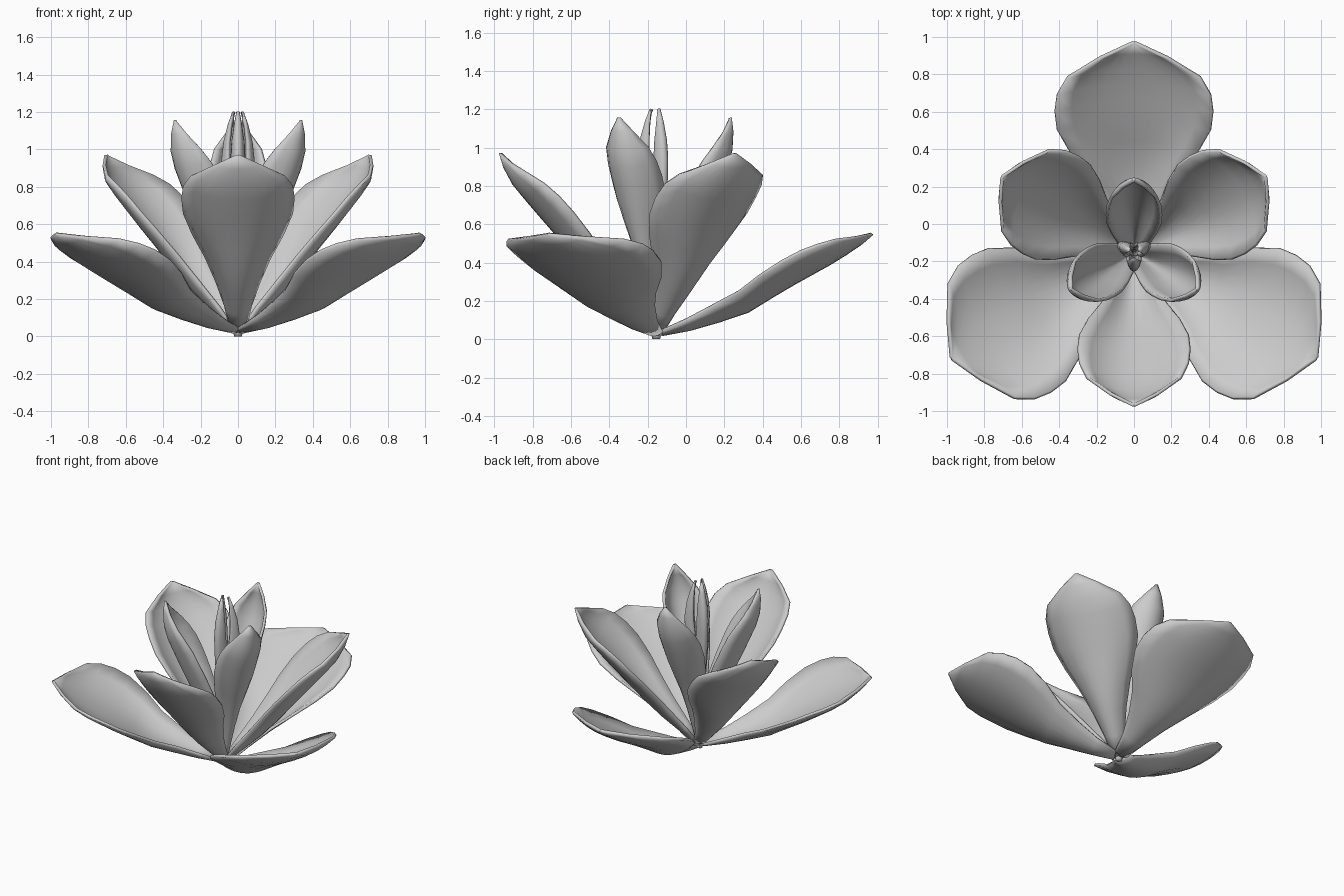
import bpy, bmesh, math
from mathutils import Vector, Matrix

if "Cube" in bpy.data.objects:
    bpy.data.objects.remove(bpy.data.objects["Cube"])

CENTER = Vector((0, -0.155, 0))
GREY = (0.6, 0.6, 0.6, 1)
mat = bpy.data.materials.new("petal grey")
mat.use_nodes = True
mat.diffuse_color = GREY
mat.node_tree.nodes["Principled BSDF"].inputs["Base Color"].default_value = GREY

# Petal outline: fraction of length, of half width, and of cup depth
OUTLINE = [(0, .12, .15), (.12, .22, .42), (.25, .38, .68), (.38, .57, .86),
           (.5, .8, .96), (.61, .96, 1), (.7, .99, .98), (.78, .96, .87),
           (.86, .83, .66), (.94, .42, .3), (1, .015, 0)]
ACROSS = 10


def along(points, f):
    """Point at fraction f of a polyline's length."""
    lengths = [(b - a).length for a, b in zip(points, points[1:])]
    d = max(0, min(1, f)) * sum(lengths)
    for a, b, n in zip(points, points[1:], lengths):
        if d <= n:
            return a.lerp(b, d / n)
        d -= n
    return points[-1]


def finish(name, bm):
    mesh = bpy.data.meshes.new(name)
    bmesh.ops.recalc_face_normals(bm, faces=bm.faces)
    bm.to_mesh(mesh)
    bm.free()
    mesh.materials.append(mat)
    obj = bpy.data.objects.new(name, mesh)
    bpy.context.collection.objects.link(obj)
    for p in mesh.polygons:
        p.use_smooth = True
    return obj


def petal(name, rib, half_width, cup, angle):
    """Cupped petal swept along a (radius, height) midrib."""
    pts = [Vector((r, 0, z)) for r, z in rib]
    turn = Matrix.Rotation(math.radians(angle), 4, 'Z')
    bm = bmesh.new()
    rows = []
    for f, w, c in OUTLINE:
        mid = along(pts, f)
        tangent = (along(pts, f + .1) - along(pts, f - .1)).normalized()
        inward = Vector((-tangent.z, 0, tangent.x))
        row = []
        for i in range(ACROSS + 1):
            t = 2 * i / ACROSS - 1
            p = mid + Vector((0, t * w * half_width, 0)) + inward * cup * c * abs(t) ** 2.3
            row.append(bm.verts.new(CENTER + turn @ p))
        rows.append(row)
    for a, b in zip(rows, rows[1:]):
        for i in range(ACROSS):
            bm.faces.new((a[i], a[i + 1], b[i + 1], b[i]))
    obj = finish(name, bm)
    thick = obj.modifiers.new("thickness", 'SOLIDIFY')
    thick.thickness = .018
    thick.offset = 0


# Whorls from the outside in: name, midrib, half width, cup depth, first angle
WHORLS = [
    ("outer_petal", [(.03, .025), (.09, .028), (.455, .132), (.67, .265), (.905, .395),
                     (1.05, .485), (1.125, .55)], .425, .13, 90),
    ("second_petal", [(.01, .02), (.3, .28), (.495, .52), (.66, .71), (.775, .85),
                      (.812, .97)], .3, .138, 30),
    ("third_petal", [(.01, .02), (.14, .4), (.28, .7), (.365, .9), (.4, 1.03),
                     (.385, 1.155)], .145, .14, 90),
    ("inner_petal", [(.01, .02), (.04, .4), (.08, .75), (.093, .92), (.072, 1.08),
                     (.025, 1.2)], .033, .06, 30),
]
for name, rib, half_width, cup, first in WHORLS:
    for k in range(3):
        petal(f"{name}_{k + 1}", rib, half_width, cup, first + 120 * k)

# Short stub joining the petals
bm = bmesh.new()
bmesh.ops.create_cone(bm, cap_ends=True, segments=8, radius1=.02, radius2=.03, depth=.04,
                      matrix=Matrix.Translation(CENTER + Vector((0, 0, .02))))
finish("stem_stub", bm)
